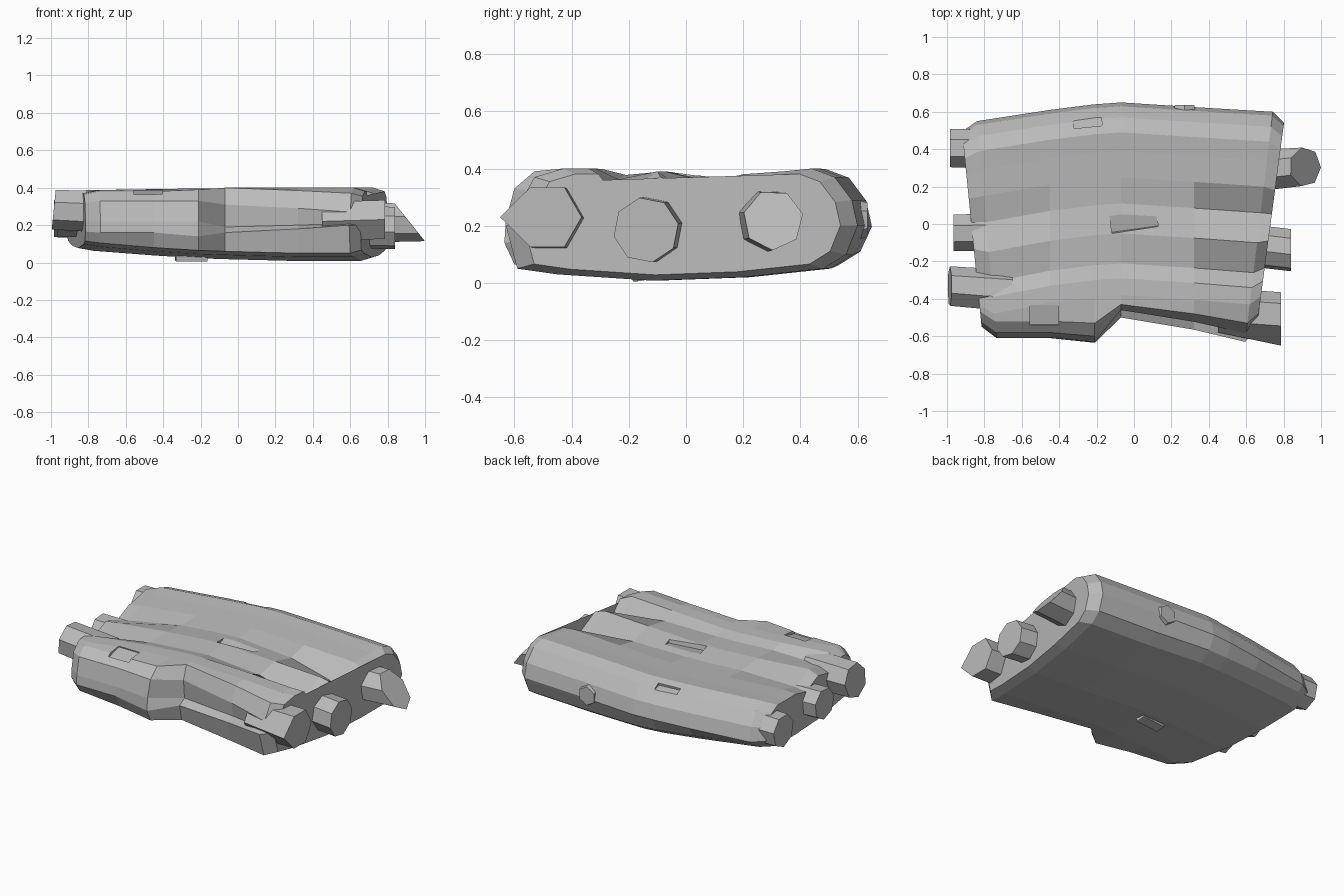
import bpy, bmesh, math
from mathutils import Vector, Euler

if "Cube" in bpy.data.objects:
    bpy.data.objects.remove(bpy.data.objects["Cube"], do_unlink=True)

grey = bpy.data.materials.new("weathered grey")
grey.use_nodes = True
colour = (0.5, 0.5, 0.5, 1)
grey.diffuse_color = colour
grey.node_tree.nodes["Principled BSDF"].inputs["Base Color"].default_value = colour


def finish(bm, name):
    bmesh.ops.recalc_face_normals(bm, faces=bm.faces)
    mesh = bpy.data.meshes.new(name)
    bm.to_mesh(mesh)
    bm.free()
    mesh.materials.append(grey)
    ob = bpy.data.objects.new(name, mesh)
    bpy.context.collection.objects.link(ob)
    return ob


def skin(rings, name):
    """Join equal rings of points with faces and close both ends."""
    bm = bmesh.new()
    loops = [[bm.verts.new(p) for p in ring] for ring in rings]
    n = len(rings[0])
    for a, b in zip(loops, loops[1:]):
        for i in range(n):
            j = (i + 1) % n
            bm.faces.new((a[i], a[j], b[j], b[i]))
    ends = [bm.faces.new(loops[0]), bm.faces.new(loops[-1])]
    bmesh.ops.triangulate(bm, faces=ends)
    return finish(bm, name)


def box(name, loc, size, rot=(0, 0, 0)):
    bm = bmesh.new()
    bmesh.ops.create_cube(bm, size=1)
    bmesh.ops.scale(bm, vec=size, verts=bm.verts)
    ob = finish(bm, name)
    ob.location, ob.rotation_euler = loc, Euler(rot)
    return ob


# Raft cross-section: humps on top, rounded back, shallow keel; last value is groove number
section = [(-0.43, .40, 0), (-0.34, .40, 0), (-0.26, .38, 1), (-0.10, .39, 0),
           (0.06, .37, 2), (0.20, .38, 0), (0.34, .39, 0), (0.44, .40, 0),
           (0.52, .37, 0), (0.58, .29, 0), (0.60, .20, 0), (0.56, .10, 0),
           (0.48, .05, 0), (0.20, .02, 0), (-0.12, .008, 0), (-0.45, .03, 0)]
# Front edge profiles: plain wall, step-in, and overhanging ledge
wall = [(-0.57, .05), (-0.61, .16), (-0.605, .22), (-0.58, .33), (-0.52, .38)]
bulge = [(-0.60, .05), (-0.635, .14), (-0.63, .22), (-0.60, .33), (-0.53, .39)]
step = [(-0.48, .05), (-0.50, .16), (-0.45, .19), (-0.46, .31), (-0.43, .40)]
ledge = [(-0.59, .05), (-0.63, .20), (-0.57, .21), (-0.585, .27), (-0.53, .37)]


def station(x, shift, lift, groove, front, lean=0.0):
    pts = [(y + shift, z + (lift if z < .2 else -lift * .25) - (groove * .09 if g else 0))
           for y, z, g in section]
    pts += [(y, z + (lift if z < .1 else 0)) for y, z in front]
    return [Vector((x + lean * y, y, z)) for y, z in pts]


def cap(ring, dx, scale):
    mid = Vector((0, 0, .21))
    out = []
    for p in ring:
        q = mid + (p - mid) * scale
        out.append(Vector((p.x + dx, q.y, q.z)))
    return out


left_end = station(-0.79, -0.05, .055, .35, wall, -0.09)
right_end = station(0.67, 0.0, 0, 1, ledge, 0.12)
rings = [cap(left_end, -0.08, .90), left_end,
         station(-0.45, 0.01, .03, 0, wall),
         station(-0.21, 0.04, .015, 0, bulge),
         station(-0.07, 0.05, .01, 0, step),
         station(0.32, 0.025, 0, .2, [((a[0] + b[0]) / 2, (a[1] + b[1]) / 2)
                                      for a, b in zip(step, ledge)]),
         right_end, cap(right_end, .06, .90)]
body = skin(rings, "raft_body")

# Shallow notches cut into the top and back
cutters = [box("top_notch", (0, 0.01, .40), (.25, .09, .07), (.2, 0, .14)),
           box("front_notch", (-0.48, -0.49, .395), (.15, .11, .05), (.25, 0, 0)),
           box("back_notch", (-0.25, .57, .385), (.15, .10, .06), (-.2, 0, .1))]
for cutter in cutters:
    mod = body.modifiers.new(cutter.name, "BOOLEAN")
    mod.object, mod.operation, mod.solver = cutter, "DIFFERENCE", "EXACT"
    bpy.context.view_layer.objects.active = body
    bpy.ops.object.modifier_apply(modifier=mod.name)
for cutter in cutters:
    bpy.data.objects.remove(cutter, do_unlink=True)


def log_end(name, start, end, radius, sides=7, slant=0.0, taper=1.0, turn=0.0, nose=0.0):
    """Faceted log tip along x; slant pushes the lower part of the cut outwards."""
    rings = []
    for centre, r, s, push in ((start, radius, 0, 0), (end, radius * taper, slant, nose)):
        ring = []
        for i in range(sides):
            a = turn + math.tau * i / sides
            y, z = r * math.cos(a), r * math.sin(a)
            if math.cos(a) < -0.95:
                y -= push
            ring.append(Vector((centre[0] - s * z, centre[1] + y, centre[2] + z)))
        rings.append(ring)
    return skin(rings, name)


# Log tips on the left (+x) end
log_end("left_front_log", (.45, -.46, .22), (.785, -.485, .23), .12, 6, 0, 1, 0, .045)
log_end("left_middle_log", (.50, -.10, .19), (.84, -.14, .185), .115, 8, 0, 1, .2)
log_end("left_back_log", (.60, .28, .22), (.915, .305, .22), .115, 7, .80, .92, .2)

# Log tips on the right (-x) end
log_end("right_front_log", (-.65, -.36, .27), (-.985, -.335, .285), .115, 7, -.10, .95, .1)
log_end("right_middle_log", (-.60, -.04, .23), (-.965, -.045, .24), .105, 7, 0, .95, .3)
log_end("right_back_log", (-.70, .40, .24), (-.985, .405, .24), .11, 7, 0, .95, .2)

# Cut branch stub on the back and a sliver stub underneath
bm = bmesh.new()
bmesh.ops.create_cone(bm, cap_ends=True, segments=6, radius1=.07, radius2=.06, depth=.04)
stub = finish(bm, "back_branch_stub")
stub.location = (.27, .615, .22)
stub.rotation_euler = (-math.pi / 2, 0, 0)
box("underside_stub", (-.25, -.15, .025), (.17, .06, .03), (.15, 0, .1))
